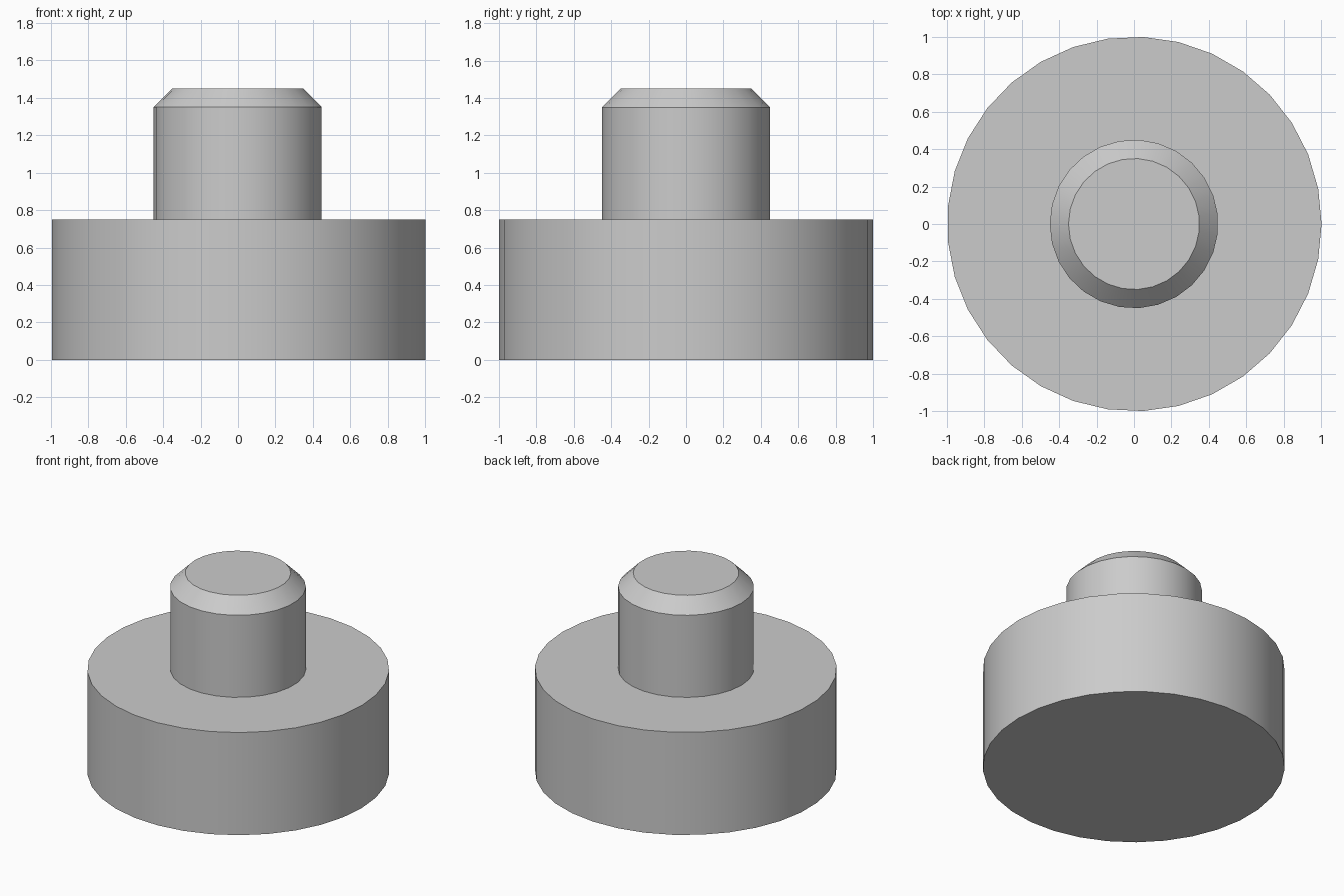
import bpy
import math

cube = bpy.data.objects.get("Cube")
if cube:
    bpy.data.objects.remove(cube, do_unlink=True)

# One plain grey for the whole model
grey = bpy.data.materials.new("light_grey")
grey.use_nodes = True
colour = (0.6, 0.6, 0.6, 1)
grey.diffuse_color = colour
grey.node_tree.nodes["Principled BSDF"].inputs["Base Color"].default_value = colour


def turned_part(name, profile, sides, start=0.0, x=0.0):
    """Closed solid turned about z from (radius, height) points, bottom to top."""
    verts = []
    for radius, z in profile:
        for i in range(sides):
            a = start + math.tau * i / sides
            verts.append((x + radius * math.cos(a), radius * math.sin(a), z))
    faces = [list(reversed(range(sides)))]
    for ring in range(len(profile) - 1):
        low, high = ring * sides, (ring + 1) * sides
        for i in range(sides):
            j = (i + 1) % sides
            faces.append((low + i, low + j, high + j, high + i))
    faces.append(list(range(len(verts) - sides, len(verts))))

    mesh = bpy.data.meshes.new(name)
    mesh.from_pydata(verts, [], faces)
    mesh.materials.append(grey)
    part = bpy.data.objects.new(name, mesh)
    bpy.context.collection.objects.link(part)

    # Smooth round the sides, sharp at the rims and chamfer
    bpy.ops.object.select_all(action="DESELECT")
    part.select_set(True)
    bpy.context.view_layer.objects.active = part
    bpy.ops.object.shade_smooth_by_angle(angle=math.radians(30))
    return part


# Wide round base
turned_part("base", [(1.0, 0), (1.0, 0.75)], 33, x=0.002)

# Narrow stem with a chamfered top
turned_part("stem", [(0.45, 0.74), (0.45, 1.35), (0.35, 1.45)], 27, start=math.pi)
